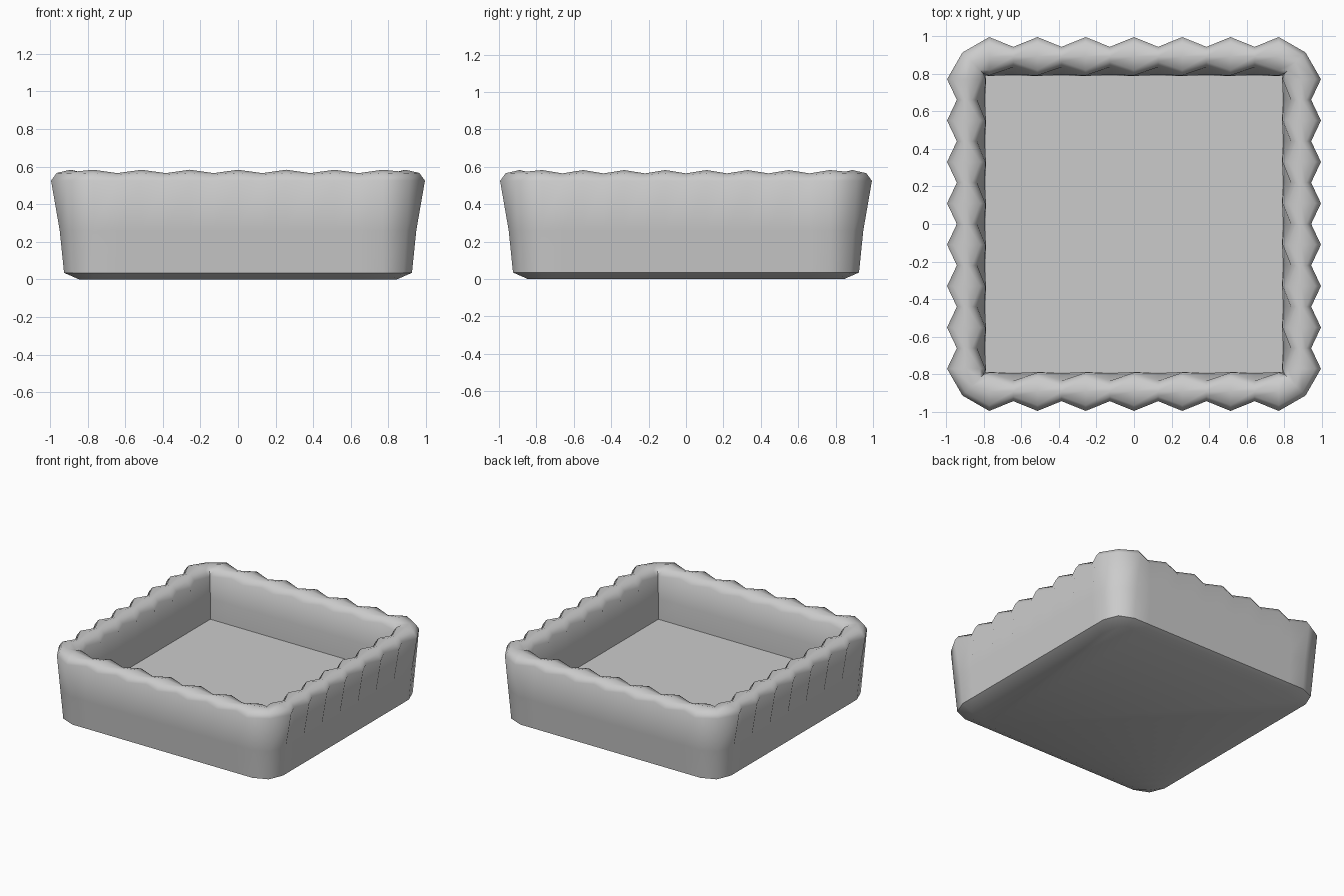
import bpy, bmesh, math

if "Cube" in bpy.data.objects:
    bpy.data.objects.remove(bpy.data.objects["Cube"])

END = 0.77          # where each straight side stops and the corner begins
COUNTS = [7, 8, 7, 8]   # flutes on front, right, back, left

# ring profile: half width, height, flute depth, corner diagonal, height ripple
RINGS = [
    (0.845, 0.000, 0.000, 0.815, 0.000),   # underside edge
    (0.925, 0.035, 0.000, 0.880, 0.000),   # foot
    (0.945, 0.260, 0.003, 0.895, 0.000),   # outer wall
    (0.968, 0.525, 0.026, 0.912, 0.000),   # outer lip
    (0.940, 0.562, 0.024, 0.895, 0.004),
    (0.890, 0.574, 0.000, 0.860, 0.009),   # crest
    (0.840, 0.562, -0.022, 0.820, 0.004),
    (0.812, 0.525, -0.022, 0.800, 0.000),  # inner lip
    (0.790, 0.350, -0.003, 0.790, 0.000),  # inner wall
    (0.790, 0.190, 0.000, 0.790, 0.000),   # floor edge
]


def ring_points(half, z, depth, diag, ripple):
    pts = []
    for side, count in enumerate(COUNTS):
        a = side * math.pi / 2
        c, s = round(math.cos(a)), round(math.sin(a))
        n = 2 * (count - 1)
        end = min(END, half - 0.02)
        local = []
        for i in range(n + 1):
            sign = 1 if i % 2 == 0 else -1
            local.append((-end + 2 * end * i / n, -(half + sign * depth), z + sign * ripple))
        local.append((diag, -diag, z))
        pts += [(x * c - y * s, x * s + y * c, h) for x, y, h in local]
    return pts


# fluted square dish: loft the rings, then cap underside and floor
bm = bmesh.new()
rings = [[bm.verts.new(p) for p in ring_points(*r)] for r in RINGS]
for lower, upper in zip(rings, rings[1:]):
    n = len(lower)
    for i in range(n):
        j = (i + 1) % n
        bm.faces.new((lower[i], lower[j], upper[j], upper[i]))
bm.faces.new(list(reversed(rings[0])))
bm.faces.new(rings[-1])
bmesh.ops.recalc_face_normals(bm, faces=bm.faces[:])

mesh = bpy.data.meshes.new("fluted_dish")
bm.to_mesh(mesh)
bm.free()
dish = bpy.data.objects.new("fluted_dish", mesh)
bpy.context.collection.objects.link(dish)
bpy.context.view_layer.objects.active = dish
dish.select_set(True)
bpy.ops.object.shade_smooth_by_angle(angle=math.radians(50))
